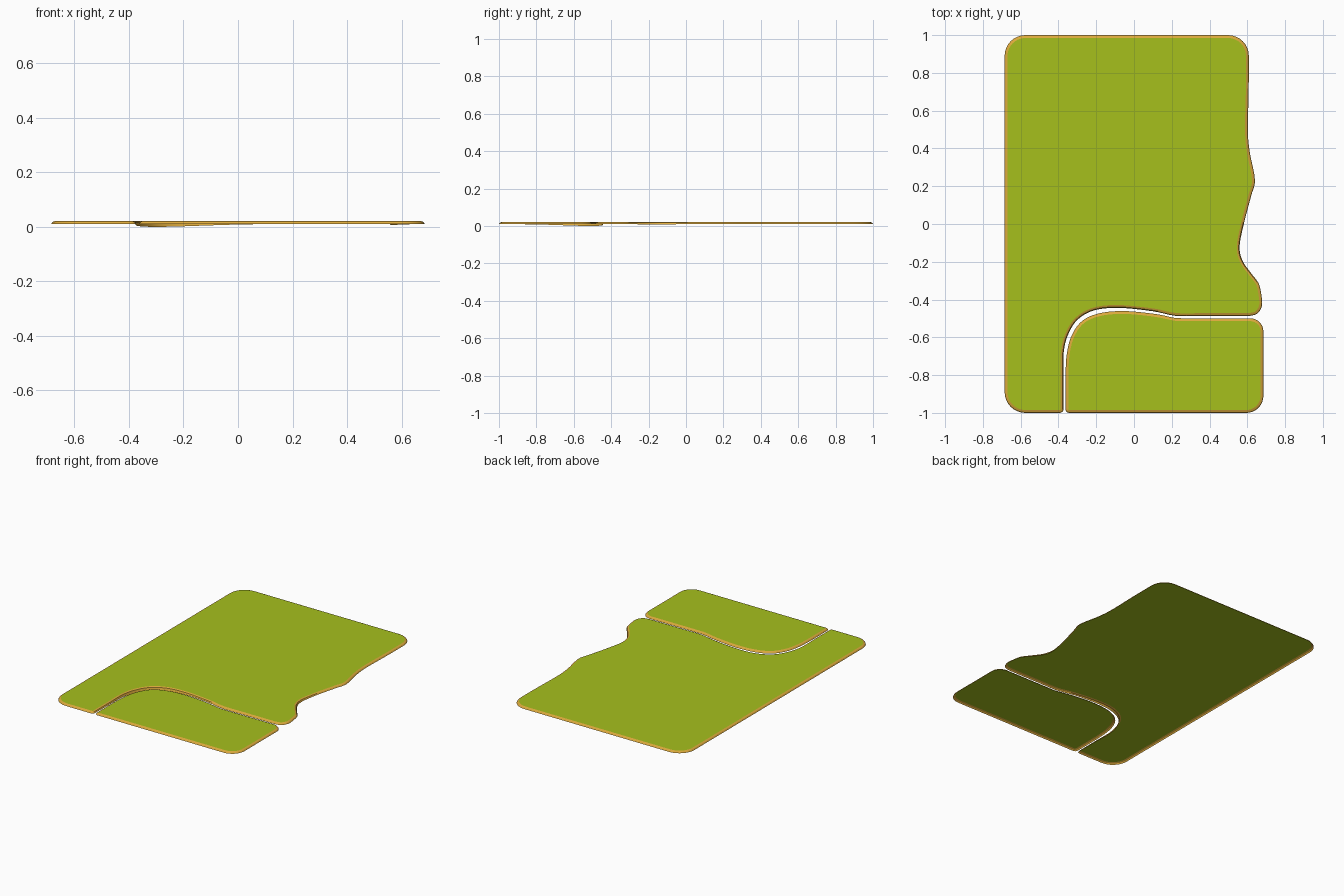
import bpy, bmesh, math
from mathutils import Vector

if "Cube" in bpy.data.objects:
    bpy.data.objects.remove(bpy.data.objects["Cube"])


def material(name, rgb):
    m = bpy.data.materials.new(name)
    m.diffuse_color = (*rgb, 1.0)
    m.use_nodes = True
    m.node_tree.nodes["Principled BSDF"].inputs["Base Color"].default_value = m.diffuse_color
    return m


MATS = [material("grass green", (0.38, 0.53, 0.012)),
        material("sandy gold", (0.72, 0.40, 0.045))]


def arc(cx, cy, r, start, n=8):
    """Quarter circle, counterclockwise from the start angle in degrees."""
    return [(cx + r * math.cos(math.radians(start + 90 * i / n)),
             cy + r * math.sin(math.radians(start + 90 * i / n))) for i in range(n + 1)]


def spline(pts, n=5):
    """Smooth curve through the points."""
    p = [Vector(q) for q in [pts[0]] + pts + [pts[-1]]]
    out = []
    for a, b, c, d in zip(p, p[1:], p[2:], p[3:]):
        for i in range(n):
            t = i / n
            out.append(tuple(0.5 * (2 * b + (c - a) * t + (2 * a - 5 * b + 4 * c - d) * t * t
                                    + (3 * b - a - 3 * c + d) * t ** 3)))
    return out + [pts[-1]]


def inset(loop, dist):
    """Move a counterclockwise outline inwards."""
    out = []
    for i, p in enumerate(loop):
        a = (p - loop[i - 1]).normalized()
        b = (loop[(i + 1) % len(loop)] - p).normalized()
        na, nb = Vector((-a.y, a.x)), Vector((-b.y, b.x))
        m = (na + nb).normalized()
        out.append(p + m * dist / max(0.6, m.dot(na)))
    return out


def land_plate(name, pts, bottom):
    loop = []
    for p in pts:
        p = Vector(p)
        if not loop or (p - loop[-1]).length > 0.002:
            loop.append(p)
    if (loop[0] - loop[-1]).length < 0.002:
        loop.pop()
    bm = bmesh.new()
    # rings from the grass down to the rim: inset and height
    rings = []
    for d, z in ((0.015, 0.022), (0.005, 0.018), (0.0, None)):
        rings.append([bm.verts.new((q.x, q.y, bottom(p) if z is None else z))
                      for p, q in zip(loop, inset(loop, d))])
    cap = bm.faces.new(rings[0])
    for k in range(2):
        up, lo = rings[k], rings[k + 1]
        for i in range(len(loop)):
            j = (i + 1) % len(loop)
            bm.faces.new((up[i], lo[i], lo[j], up[j])).material_index = 1
    bm.normal_update()
    bmesh.ops.triangulate(bm, faces=[cap])
    me = bpy.data.meshes.new(name)
    bm.to_mesh(me)
    bm.free()
    for m in MATS:
        me.materials.append(m)
    ob = bpy.data.objects.new(name, me)
    bpy.context.collection.objects.link(ob)
    bpy.ops.object.select_all(action='DESELECT')
    ob.select_set(True)
    bpy.context.view_layer.objects.active = ob
    bpy.ops.object.shade_smooth_by_angle(angle=math.radians(20))


def main_bottom(p):
    """Rim drops deeper around the river bend and the coast notch."""
    bend = (p - Vector((-0.3, -0.51))).length
    notch = (p - Vector((0.58, -0.16))).length
    return 0.011 - 0.011 * math.exp(-(bend / 0.25) ** 2) - 0.004 * math.exp(-(notch / 0.12) ** 2)


# main land: square corners, river bank and wavy coast
river_bank = [(-0.373, -0.8), (-0.373, -0.688), (-0.352, -0.593), (-0.3, -0.508), (-0.21, -0.457),
              (-0.08, -0.444), (0.1, -0.462), (0.22, -0.486), (0.35, -0.487)]
coast = [(0.61, -0.487), (0.652, -0.475), (0.677, -0.435), (0.675, -0.38), (0.66, -0.315),
         (0.62, -0.26), (0.575, -0.195), (0.559, -0.117), (0.585, 0.015), (0.62, 0.148),
         (0.64, 0.235), (0.612, 0.385), (0.603, 0.5), (0.607, 0.7), (0.608, 0.85)]
land_plate("main_land",
           arc(0.498, 0.89, 0.11, 0) + arc(-0.575, 0.89, 0.11, 90) + arc(-0.575, -0.89, 0.11, 180)
           + arc(-0.393, -0.98, 0.02, 270, 4) + spline(river_bank) + spline(coast),
           main_bottom)

# small land: inside the river bend
far_bank = [(0.25, -0.499), (0.21, -0.496), (0.11, -0.476), (-0.05, -0.461), (-0.18, -0.472),
            (-0.273, -0.512), (-0.33, -0.59), (-0.356, -0.69), (-0.363, -0.8)]
land_plate("small_land",
           arc(0.595, -0.91, 0.09, 270) + arc(0.615, -0.569, 0.07, 0) + spline(far_bank)
           + arc(-0.343, -0.98, 0.02, 180, 4),
           lambda p: 0.011)
